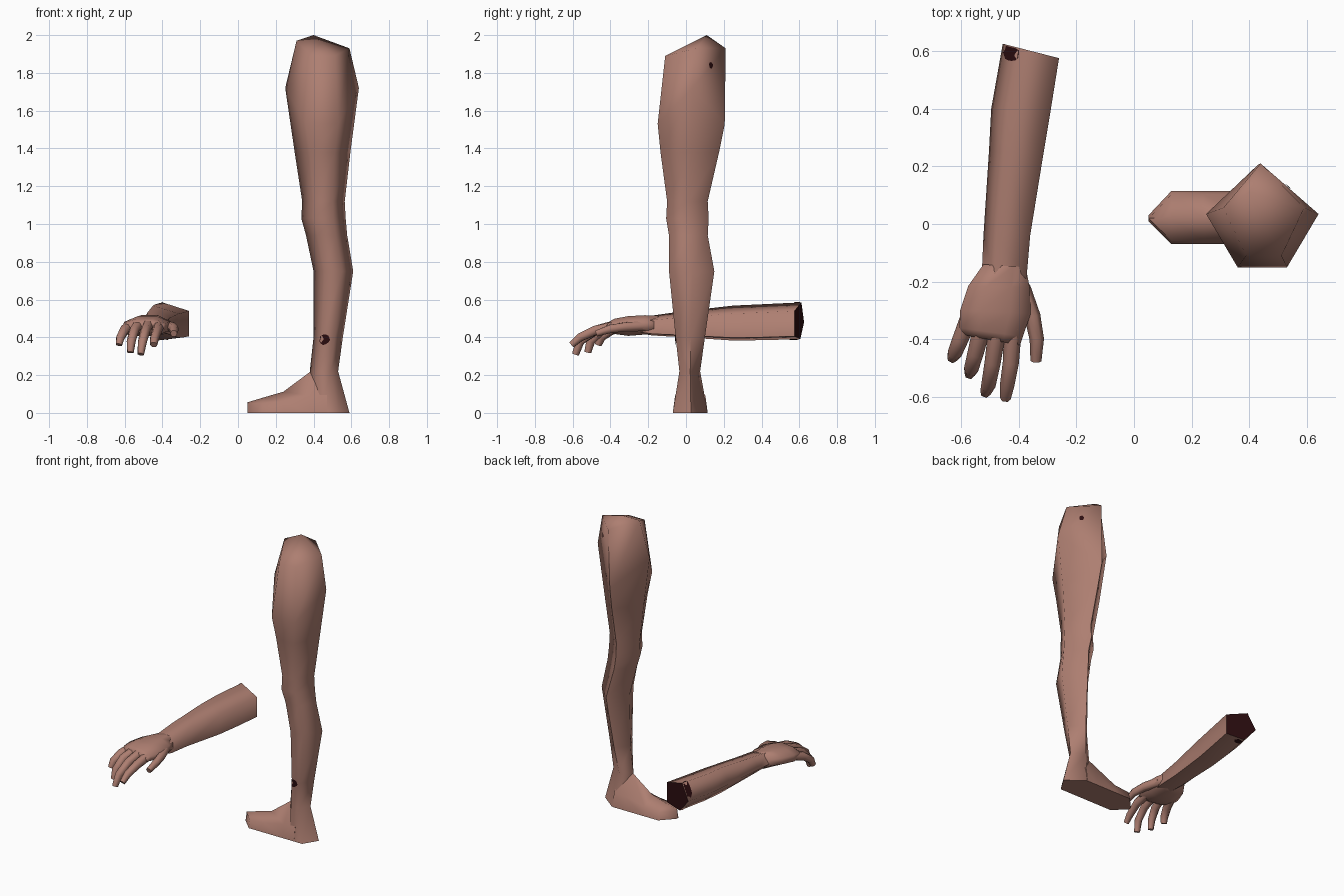
import bpy, bmesh, math, random
from mathutils import Vector
from mathutils.bvhtree import BVHTree

if "Cube" in bpy.data.objects:
    bpy.data.objects.remove(bpy.data.objects["Cube"])

random.seed(4)


def material(name, rgb):
    m = bpy.data.materials.new(name)
    m.diffuse_color = (*rgb, 1)
    m.use_nodes = True
    m.node_tree.nodes["Principled BSDF"].inputs["Base Color"].default_value = m.diffuse_color
    return m


SKIN = material("skin", (0.42, 0.21, 0.165))
BLOOD = material("dark red", (0.025, 0.004, 0.005))


def finish(name, bm, mats, angle=80):
    bmesh.ops.recalc_face_normals(bm, faces=bm.faces)
    me = bpy.data.meshes.new(name)
    bm.to_mesh(me)
    bm.free()
    ob = bpy.data.objects.new(name, me)
    bpy.context.collection.objects.link(ob)
    for m in mats:
        me.materials.append(m)
    bpy.ops.object.select_all(action='DESELECT')
    ob.select_set(True)
    bpy.context.view_layer.objects.active = ob
    bpy.ops.object.shade_smooth_by_angle(angle=math.radians(angle))
    return ob


def loft(rings, apex=None):
    """Skin a list of rings; the first end may close on an apex point."""
    bm = bmesh.new()
    vs = [[bm.verts.new(p) for p in r] for r in rings]
    n = len(vs[0])
    for a, b in zip(vs, vs[1:]):
        for i in range(n):
            j = (i + 1) % n
            bm.faces.new((a[i], a[j], b[j], b[i]))
    if apex:
        top = bm.verts.new(apex)
        for i in range(n):
            bm.faces.new((vs[0][i], vs[0][(i + 1) % n], top))
    else:
        bm.faces.new(vs[0])
    bm.faces.new(vs[-1])
    bmesh.ops.recalc_face_normals(bm, faces=bm.faces)
    return bm


def patch(name, tree, centre, direction, r):
    """Ragged thin stain projected on to a surface."""
    d = Vector(direction).normalized()
    u = d.orthogonal().normalized()
    w = d.cross(u)
    bm = bmesh.new()
    vs = []
    for i in range(14):
        a = math.tau * i / 14
        rr = r * random.uniform(0.8, 1.1)
        p = Vector(centre) + (u * math.cos(a) + w * math.sin(a)) * rr
        hit = tree.ray_cast(p - d * 0.5, d)[0]
        if hit:
            vs.append(bm.verts.new(hit - d * 0.004))
    mid = tree.ray_cast(Vector(centre) - d * 0.5, d)[0]
    if mid and len(vs) > 2:
        c = bm.verts.new(mid - d * 0.004)
        for i in range(len(vs)):
            bm.faces.new((c, vs[i], vs[(i + 1) % len(vs)]))
        finish(name, bm, [BLOOD])
    else:
        bm.free()


# Leg: five-sided rings (x0, x1, y0, y1, heights of left/back/right/front)
PENTA = [(0, .52), (.46, 1), (1, .52), (.72, 0), (.28, 0)]
LEG = [
    (.31, .59, -.11, .21, (1.97, 1.93, 1.93, 1.89, 1.89)),
    (.25, .64, -.15, .205, (1.72, 1.53, 1.72, 1.53, 1.53)),
    (.30, .595, -.135, .175, (1.38,) * 5),
    (.34, .565, -.10, .115, (1.12,) * 5),
    (.335, .57, -.105, .12, (1.03,) * 5),
    (.36, .578, -.09, .115, (.94,) * 5),
    (.40, .61, -.09, .15, (.75,) * 5),
    (.40, .555, -.055, .10, (.40,) * 5),
    (.38, .53, -.035, .075, (.22,) * 5),
    (.38, .59, -.07, .115, (0,) * 5),
]
bm = loft([[(x0 + (x1 - x0) * u, y0 + (y1 - y0) * v, z)
            for (u, v), z in zip(PENTA, zs)]
           for x0, x1, y0, y1, zs in LEG], (.40, .11, 2.0))
tree = BVHTree.FromBMesh(bm)
finish("leg", bm, [SKIN])
patch("shin_stain", tree, (.46, -.05, .39), (0, 1, 0), .03)
patch("thigh_stain", tree, (.53, .13, 1.84), (-1, -1, 0), .016)

# Foot: stations along x (x, y0, y1, side height, ridge height)
FOOT = [(.05, .01, .03, .05, .056), (.13, -.07, .115, .05, .08),
        (.24, -.07, .115, .06, .112), (.385, -.07, .115, .09, .22),
        (.47, -.07, .115, .09, .22)]
finish("foot", loft([[(x, y0, 0), (x, y1, 0), (x, y1 - .012, s),
                      (x, (y0 + y1) / 2, t), (x, y0 + .012, s)]
                     for x, y0, y1, s, t in FOOT]), [SKIN])

# Forearm: five-sided rings (y, x0, x1, z0, z1), first ring cut at a slant
ARM_SECTION = [(.28, 1), (1, .77), (1, .08), (.4, 0), (0, .46)]
ARM = [(.625, -.455, -.26, .39, .585), (.40, -.495, -.288, .385, .575),
       (.25, -.503, -.313, .383, .568), (-.04, -.522, -.36, .402, .535),
       (-.18, -.528, -.372, .41, .515), (-.24, -.53, -.39, .42, .51)]
bm = loft([[(x0 + (x1 - x0) * u, y - (.05 * u if i == 0 else 0), z0 + (z1 - z0) * v)
            for u, v in ARM_SECTION]
           for i, (y, x0, x1, z0, z1) in enumerate(ARM)])
for f in bm.faces:  # the severed end
    if f.normal.y > .8:
        f.material_index = 1
tree = BVHTree.FromBMesh(bm)
finish("forearm", bm, [SKIN, BLOOD])
patch("arm_stain", tree, (-.428, .592, .5), (0, 0, -1), .028)
patch("arm_under_stain", tree, (-.36, .57, .4), (0, 0, 1), .025)

# Palm: eight-sided rings (y left, y right, x0, x1, z0, z1)
PALM = [(-.14, -.15, -.522, -.375, .415, .515),
        (-.215, -.22, -.575, -.362, .415, .517),
        (-.30, -.31, -.603, -.358, .408, .512),
        (-.36, -.39, -.605, -.385, .418, .498),
        (-.385, -.42, -.59, -.395, .43, .48)]
rings = []
for ya, yb, x0, x1, z0, z1 in PALM:
    ring = []
    for k in range(8):
        a = math.tau * (k + .5) / 8
        u = .5 + .5 * math.cos(a) / .924
        v = .5 + .5 * math.sin(a) / .924
        ring.append((x0 + (x1 - x0) * u, ya + (yb - ya) * u, z0 + (z1 - z0) * v))
    rings.append(ring)
finish("palm", loft(rings), [SKIN])

# Fingers: tapered six-sided tubes along a bent path
FINGERS = {
    "index_finger": [(-.42, -.36, .46), (-.427, -.48, .437), (-.44, -.56, .40), (-.446, -.605, .36)],
    "middle_finger": [(-.475, -.37, .465), (-.49, -.48, .437), (-.505, -.56, .38), (-.515, -.585, .31)],
    "ring_finger": [(-.525, -.35, .465), (-.55, -.45, .437), (-.565, -.505, .38), (-.57, -.52, .32)],
    "little_finger": [(-.57, -.32, .46), (-.602, -.40, .437), (-.622, -.45, .40), (-.63, -.465, .36)],
    "thumb": [(-.39, -.22, .46), (-.352, -.32, .455), (-.337, -.40, .445), (-.34, -.475, .42)],
}
RADII = (.031, .028, .025, .019)
for name, path in FINGERS.items():
    pts = [Vector(p) for p in path]
    rings = []
    for i, p in enumerate(pts):
        d = (pts[min(i + 1, 3)] - pts[max(i - 1, 0)]).normalized()
        u = d.cross(Vector((0, 0, 1))).normalized()
        w = u.cross(d)
        rings.append([p + (u * math.cos(k * math.tau / 6) + w * math.sin(k * math.tau / 6)) * RADII[i]
                      for k in range(6)])
    finish(name, loft(rings), [SKIN])
